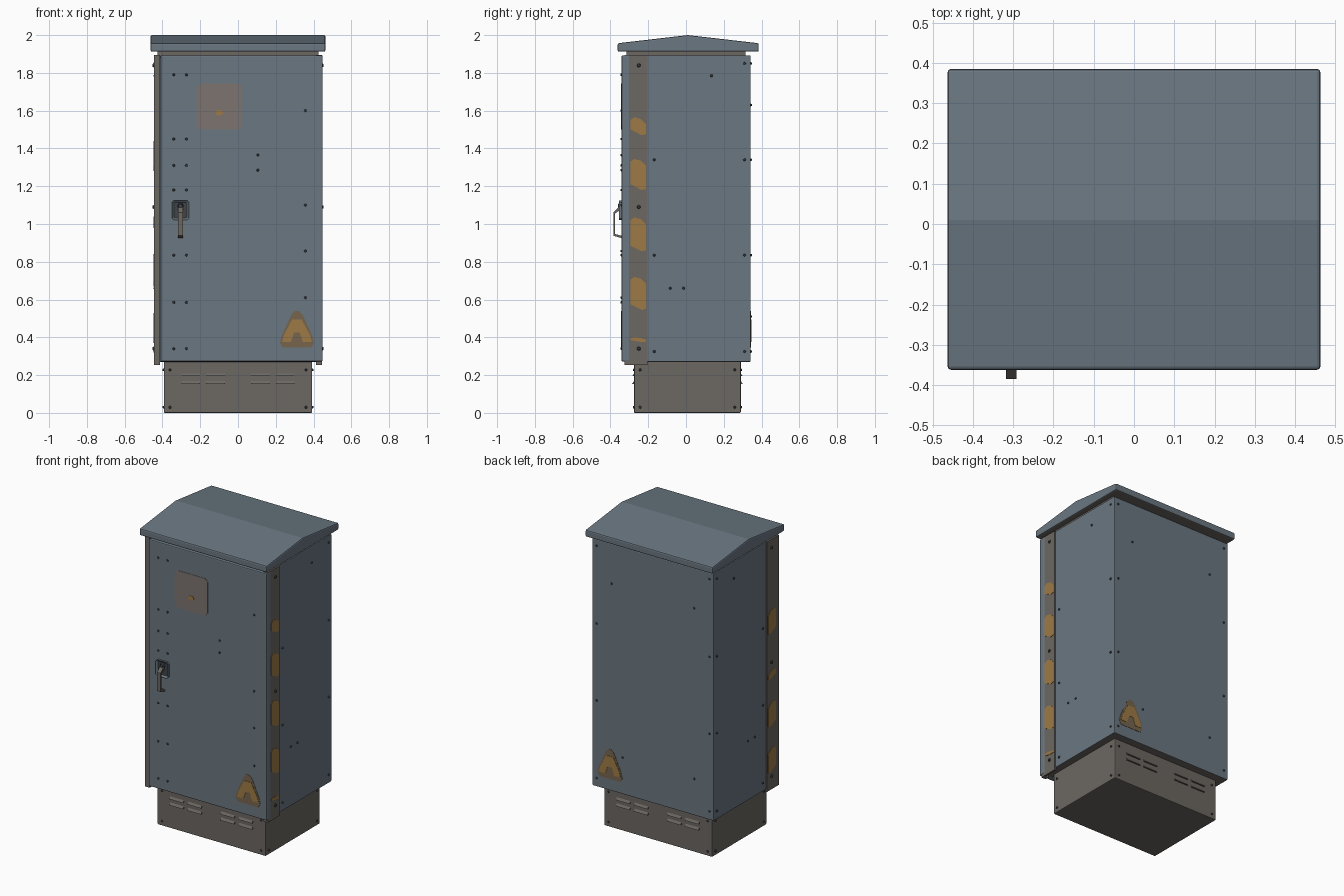
import bpy, bmesh
from mathutils import Matrix, Vector

cube = bpy.data.objects.get("Cube")
if cube:
    bpy.data.objects.remove(cube, do_unlink=True)


def material(name, rgb, rough=0.6):
    m = bpy.data.materials.new(name)
    m.use_nodes = True
    m.diffuse_color = (*rgb, 1)
    node = m.node_tree.nodes["Principled BSDF"]
    node.inputs["Base Color"].default_value = (*rgb, 1)
    node.inputs["Roughness"].default_value = rough
    return m


BLUE = material("blue_grey_paint", (0.145, 0.185, 0.22))
BROWN = material("brown_grey_metal", (0.15, 0.135, 0.12))
DARK = material("dark_steel", (0.05, 0.06, 0.07))
ORANGE = material("faded_orange", (0.34, 0.195, 0.06))
SIGN = material("worn_sign", (0.205, 0.175, 0.16))
RUST = material("worn_warning", (0.18, 0.13, 0.075))


def finish(name, bm, mats, bevel=0.0):
    bmesh.ops.recalc_face_normals(bm, faces=bm.faces)
    mesh = bpy.data.meshes.new(name)
    bm.to_mesh(mesh)
    bm.free()
    ob = bpy.data.objects.new(name, mesh)
    bpy.context.collection.objects.link(ob)
    for m in mats:
        mesh.materials.append(m)
    if bevel:
        mod = ob.modifiers.new("soft_edges", "BEVEL")
        mod.width, mod.segments, mod.angle_limit = bevel, 2, 0.7
    return ob


def add_prism(bm, pts, axis, lo, hi):
    """Extrude a 2D outline along one axis, from lo to hi."""
    def place(p, d):
        q = list(p)
        q.insert("xyz".index(axis), d)
        return q
    face = bm.faces.new([bm.verts.new(place(p, lo)) for p in pts])
    geom = bmesh.ops.extrude_face_region(bm, geom=[face])["geom"]
    verts = [g for g in geom if isinstance(g, bmesh.types.BMVert)]
    bmesh.ops.translate(bm, verts=verts, vec=place((0, 0), hi - lo))


def prism(name, pts, axis, lo, hi, mat, bevel=0.0):
    bm = bmesh.new()
    add_prism(bm, pts, axis, lo, hi)
    return finish(name, bm, [mat], bevel)


def rect(a0, a1, b0, b1):
    return [(a0, b0), (a1, b0), (a1, b1), (a0, b1)]


def cut_rect(a0, a1, b0, b1, c):
    return [(a0 + c, b0), (a1 - c, b0), (a1, b0 + c), (a1, b1 - c),
            (a1 - c, b1), (a0 + c, b1), (a0, b1 - c), (a0, b0 + c)]


def paint_underside(ob, mat):
    ob.data.materials.append(mat)
    for f in ob.data.polygons:
        if f.normal.z < -0.5:
            f.material_index = 1


def rivets(name, points, normal, radius=0.008, height=0.009):
    turn = Vector((0, 0, 1)).rotation_difference(Vector(normal)).to_matrix().to_4x4()
    bm = bmesh.new()
    for p in points:
        bmesh.ops.create_cone(bm, cap_ends=True, segments=8, radius1=radius,
                              radius2=radius * 0.6, depth=height,
                              matrix=Matrix.Translation(p) @ turn)
    finish(name, bm, [DARK])


# Plinth with louvres on front and back
prism("plinth", rect(-0.393, 0.393, -0.275, 0.29), "z", 0, 0.275, BROWN, 0.005)
bm = bmesh.new()
for y, s in ((-0.275, -1), (0.29, 1)):
    for x in (-0.25, -0.12, 0.12, 0.25):
        for z in (0.16, 0.2):
            wedge = [(y - s * 0.002, z + 0.012), (y + s * 0.01, z - 0.006),
                     (y - s * 0.002, z - 0.006)]
            add_prism(bm, wedge, "x", x - 0.05, x + 0.05)
finish("plinth_louvres", bm, [BROWN])

# Cabinet body and door
body = prism("cabinet_body", rect(-0.44, 0.44, -0.3, 0.342), "z", 0.27, 1.893, BLUE, 0.004)
paint_underside(body, BROWN)
prism("door", rect(-0.41, 0.448, 0.272, 1.893), "y", -0.341, -0.296, BLUE, 0.006)
prism("roof_neck", rect(-0.425, 0.425, -0.315, 0.315), "z", 1.88, 1.915, BROWN)

# Gabled roof
roof = prism("roof", [(-0.362, 1.912), (-0.362, 1.957), (0.01, 2.0), (0.385, 1.957),
                      (0.385, 1.912)], "x", -0.463, 0.463, BLUE, 0.008)
paint_underside(roof, BROWN)

# Corner angles with diagonal worn stripes
STRIPES = {1: [(1.565, 1.47), (1.345, 1.18), (1.035, 0.855), (0.72, 0.545), (0.4, 0.375)],
           -1: [(1.44, 1.28), (1.04, 0.98), (0.83, 0.67), (0.53, 0.37)]}
for s, side in ((1, "left"), (-1, "right")):
    outline = [(s * 0.446, -0.326), (s * 0.446, -0.204), (s * 0.436, -0.204),
               (s * 0.436, -0.3), (s * 0.413, -0.3), (s * 0.413, -0.326)]
    prism(side + "_corner_angle", outline, "z", 0.254, 1.895, BROWN)
    bm = bmesh.new()
    for top, low in STRIPES[s]:
        h = min(0.03, (top - low) * 0.4)
        pts = [(-0.293, top - h / 2), (-0.275, top), (-0.24, top - h * 0.3),
               (-0.213, top - h * 1.2), (-0.213, low + h * 0.2), (-0.235, low),
               (-0.293, low + h)]
        add_prism(bm, pts, "x", s * 0.445, s * 0.4485)
    finish(side + "_stripes", bm, [ORANGE])

# Worn sign on the door
prism("door_sign", cut_rect(-0.22, 0.02, 1.5, 1.745, 0.02), "y", -0.343, -0.34, SIGN)
prism("door_sign_mark", cut_rect(-0.12, -0.08, 1.575, 1.603, 0.01), "y", -0.345, -0.342, ORANGE)

# Triangular warning labels, front and back
half_tri = [(0.075, 0.345), (0.09, 0.37), (0.08, 0.41), (0.03, 0.52), (0.01, 0.54)]
half_arch = [(0.032, 0.375), (0.078, 0.375), (0.07, 0.41), (0.025, 0.495)]
for name, y, s in (("front", -0.341, -1), ("back", 0.342, 1)):
    for part, half, mat, t in (("label", half_tri, RUST, 0.002), ("arch", half_arch, ORANGE, 0.004)):
        pts = [(0.312 + a, z) for a, z in half] + [(0.312 - a, z) for a, z in reversed(half)]
        if part == "arch":
            pts += [(0.297, 0.425), (0.327, 0.425)]
        prism(name + "_warning_" + part, pts, "y", y - s * 0.001, y + s * t, mat)

# Handle: recessed plate, lever and lock
bm = bmesh.new()
add_prism(bm, cut_rect(-0.35, -0.26, 1.02, 1.125, 0.01), "y", -0.339, -0.354)
bmesh.ops.recalc_face_normals(bm, faces=bm.faces)
front = [f for f in bm.faces if f.normal.y < -0.9]
bmesh.ops.inset_region(bm, faces=front, thickness=0.012)
bmesh.ops.translate(bm, verts=front[0].verts, vec=(0, 0.01, 0))
front[0].material_index = 1
finish("handle_plate", bm, [BLUE, DARK])
lever = [(-0.341, 1.1), (-0.362, 1.085), (-0.385, 1.06), (-0.385, 0.938), (-0.34, 0.925),
         (-0.34, 0.937), (-0.377, 0.948), (-0.377, 1.055), (-0.341, 1.078)]
prism("handle_lever", lever, "x", -0.318, -0.292, BROWN)
rivets("handle_lock", [(-0.305, -0.35, 1.095)], (0, -1, 0), 0.018, 0.02)

# Rivets on door, back, sides and plinth
pts = [(x, z) for x in (-0.34, -0.273) for z in (1.79, 1.45, 1.31, 1.18, 0.835, 0.585, 0.34)]
pts += [(0.357, z) for z in (1.6, 1.1, 0.857, 0.61)] + [(0.105, 1.365), (0.105, 1.285)]
rivets("door_rivets", [(x, -0.343, z) for x, z in pts], (0, -1, 0))

LEVELS = (1.85, 1.34, 0.835, 0.325)
pts = [(x, z) for x in (-0.41, 0.41) for z in LEVELS]
pts += [(0.3, 1.63), (-0.3, 1.63), (0.22, 0.51), (-0.3, 0.51)]
rivets("back_rivets", [(x, 0.344, z) for x, z in pts], (0, 1, 0))

for s, side in ((1, "left"), (-1, "right")):
    pts = [(y, z) for y in (-0.168, 0.31) for z in LEVELS[1:]]
    pts += [(0.31, 1.85), (0.135, 1.785), (-0.083, 0.66), (-0.013, 0.66)]
    rivets(side + "_side_rivets", [(s * 0.442, y, z) for y, z in pts], (s, 0, 0))
    rivets(side + "_angle_bolts", [(s * 0.449, -0.25, z) for z in (1.84, 1.09, 0.34)],
           (s, 0, 0), 0.011)
    corners = [(y, z) for y in (-0.243, 0.258) for z in (0.03, 0.228)]
    rivets(side + "_plinth_bolts", [(s * 0.395, y, z) for y, z in corners], (s, 0, 0))
for y, s, side in ((-0.277, -1, "front"), (0.292, 1, "back")):
    rivets(side + "_plinth_bolts", [(x, y, z) for x in (-0.36, 0.36) for z in (0.03, 0.228)],
           (0, s, 0))
